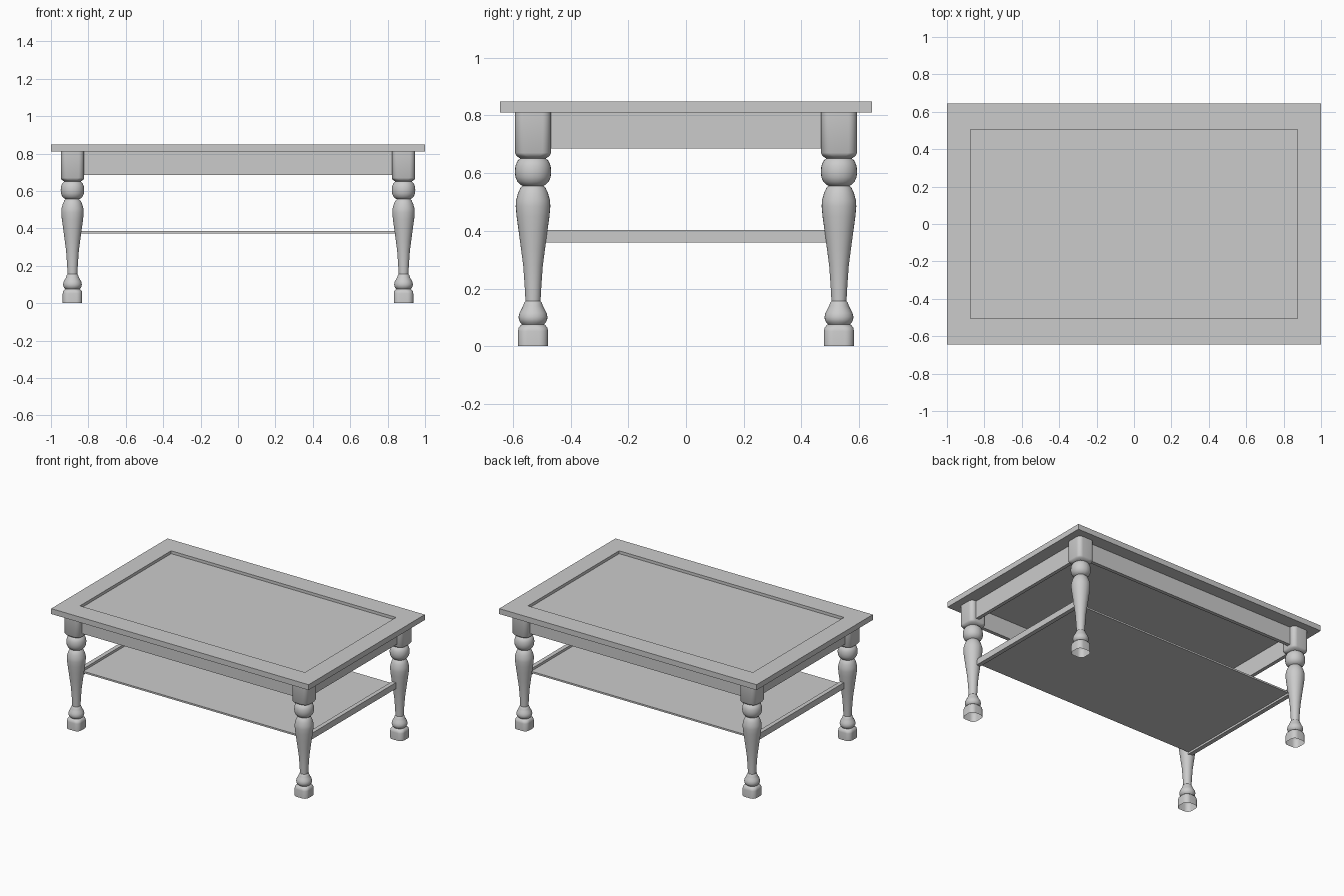
import bpy, bmesh, math

if "Cube" in bpy.data.objects:
    bpy.data.objects.remove(bpy.data.objects["Cube"])


def add_mesh(name, bm):
    bmesh.ops.recalc_face_normals(bm, faces=bm.faces)
    me = bpy.data.meshes.new(name)
    bm.to_mesh(me)
    bm.free()
    ob = bpy.data.objects.new(name, me)
    bpy.context.collection.objects.link(ob)
    return ob


def box(name, x0, x1, y0, y1, z0, z1):
    bm = bmesh.new()
    bmesh.ops.create_cube(bm, size=1)
    for v in bm.verts:
        v.co = ((x0 + x1) / 2 + v.co.x * (x1 - x0),
                (y0 + y1) / 2 + v.co.y * (y1 - y0),
                (z0 + z1) / 2 + v.co.z * (z1 - z0))
    return add_mesh(name, bm)


def ring(bm, z, half, radius):
    """Rounded-square cross-section; a radius near half makes it round."""
    r = min(radius, half * 0.97)
    pts = []
    for q in range(4):
        a0 = q * math.pi / 2
        cx = (half - r) * (1 if q in (0, 3) else -1)
        cy = (half - r) * (1 if q in (0, 1) else -1)
        for i in range(8):
            a = a0 + i / 7 * math.pi / 2
            pts.append(bm.verts.new((cx + r * math.cos(a), cy + r * math.sin(a), z)))
    return pts


# Turned leg profile: height, half width, corner radius
R = 1.0
profile = [
    (0, .052, .032), (.052, .052, .032), (.064, .05, .034), (.074, .042, .036),
    (.076, .038, R), (.083, .045, R), (.092, .049, R), (.102, .050, R),
    (.115, .047, R), (.128, .040, R), (.140, .034, R), (.152, .030, R),
    (.156, .026, R), (.21, .029, R), (.28, .034, R), (.34, .042, R),
    (.40, .050, R), (.45, .057, R), (.485, .060, R), (.505, .059, R),
    (.53, .052, R), (.548, .044, R), (.556, .036, R), (.560, .044, R),
    (.570, .054, R), (.585, .061, R), (.605, .063, R), (.625, .061, R),
    (.642, .054, R), (.651, .044, R), (.654, .050, .045), (.660, .058, .034),
    (.670, .0625, .03), (.81, .0625, .03),
]


def leg(name, x, y):
    bm = bmesh.new()
    rings = [ring(bm, *p) for p in profile]
    n = len(rings[0])
    for a, b in zip(rings, rings[1:]):
        for i in range(n):
            j = (i + 1) % n
            bm.faces.new((a[i], a[j], b[j], b[i]))
    ob = add_mesh(name, bm)
    ob.location = (x, y, 0)
    bpy.ops.object.select_all(action='DESELECT')
    ob.select_set(True)
    bpy.context.view_layer.objects.active = ob
    bpy.ops.object.shade_smooth_by_angle(angle=math.radians(40))


for side, sx in (("left", -1), ("right", 1)):
    for end, sy in (("front", -1), ("back", 1)):
        leg(f"{end}_{side}_leg", sx * .885, sy * .53)

# Tabletop slab with a shallow recessed panel
bm = bmesh.new()
bmesh.ops.create_cube(bm, size=1)
for v in bm.verts:
    v.co = (v.co.x * 2, v.co.y * 1.29, .829 + v.co.z * .038)
bm.faces.ensure_lookup_table()
top = max(bm.faces, key=lambda f: f.calc_center_median().z)
bmesh.ops.inset_individual(bm, faces=[top], thickness=.1)
for v in top.verts:
    v.co.x = math.copysign(.874, v.co.x)
    v.co.y = math.copysign(.506, v.co.y)
floor = bmesh.ops.extrude_discrete_faces(bm, faces=[top])["faces"][0]
for v in floor.verts:
    v.co.z -= .02
add_mesh("tabletop", bm)

# Aprons and shelf rails
for s, end, side in ((-1, "front", "left"), (1, "back", "right")):
    y0, y1 = sorted((s * .53, s * .555))
    box(f"{end}_apron", -.85, .85, y0, y1, .685, .81)
    x0, x1 = sorted((s * .885, s * .91))
    box(f"{side}_apron", x0, x1, -.5, .5, .685, .81)
    x0, x1 = sorted((s * .86, s * .89))
    box(f"{side}_shelf_rail", x0, x1, -.5, .5, .36, .403)

# Lower shelf
box("lower_shelf", -.865, .865, -.49, .49, .374, .386)
